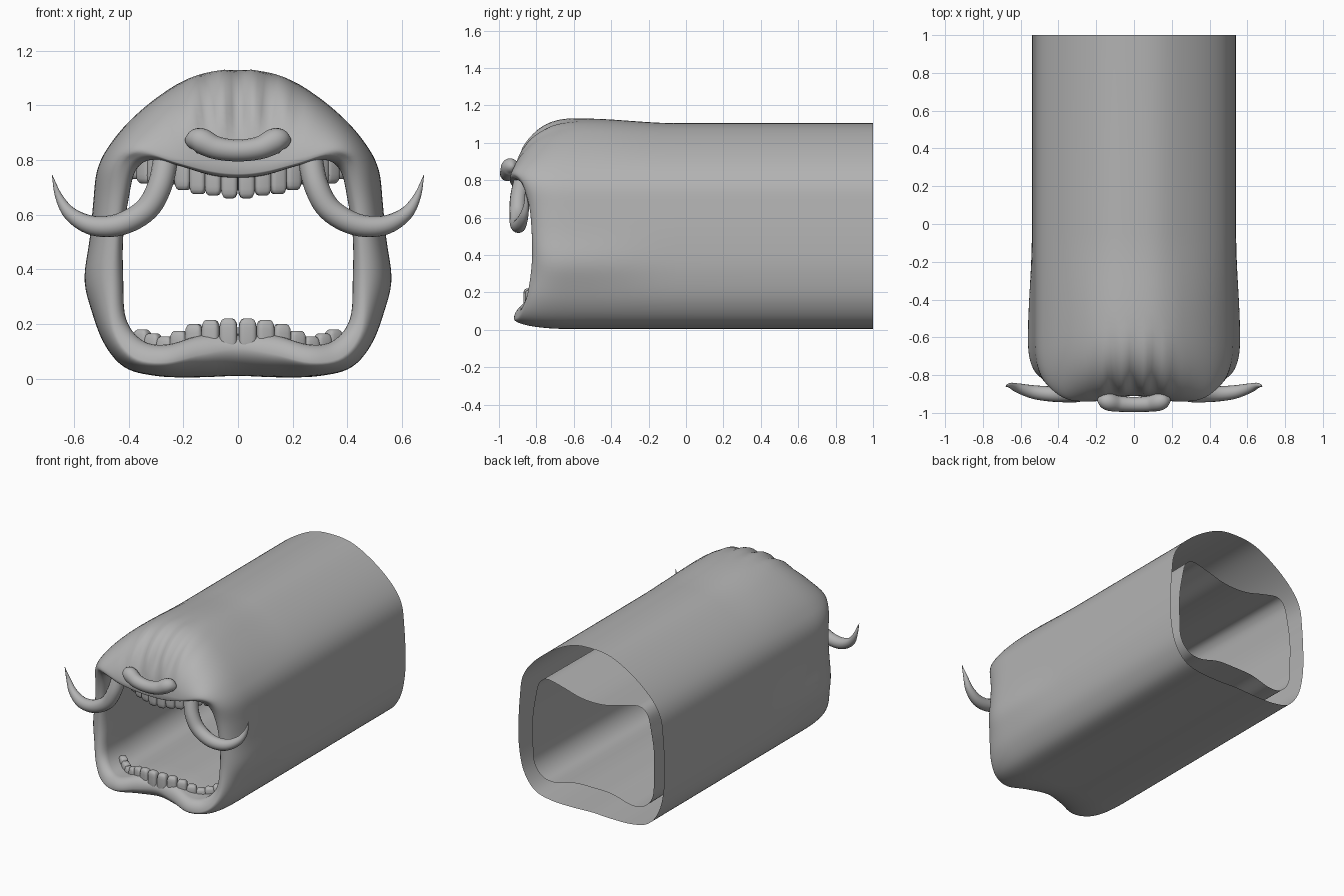
import bpy, bmesh, math
from mathutils import Vector

if "Cube" in bpy.data.objects:
    bpy.data.objects.remove(bpy.data.objects["Cube"])

grey = bpy.data.materials.new("plain grey")
grey.use_nodes = True
grey.diffuse_color = (0.45, 0.45, 0.45, 1)
grey.node_tree.nodes["Principled BSDF"].inputs["Base Color"].default_value = (0.45, 0.45, 0.45, 1)


def finish(bm, name):
    mesh = bpy.data.meshes.new(name)
    bm.to_mesh(mesh)
    bm.free()
    mesh.materials.append(grey)
    for face in mesh.polygons:
        face.use_smooth = True
    obj = bpy.data.objects.new(name, mesh)
    bpy.context.collection.objects.link(obj)
    return obj


def loft(rings, name):
    """Skin closed rings of equal size."""
    bm = bmesh.new()
    loops = [[bm.verts.new(p) for p in ring] for ring in rings]
    for a, b in zip(loops, loops[1:]):
        for i in range(len(a)):
            j = (i + 1) % len(a)
            bm.faces.new((a[i], a[j], b[j], b[i]))
    bmesh.ops.recalc_face_normals(bm, faces=bm.faces)
    return finish(bm, name)


def spline(points, steps, closed=False):
    """Catmull-Rom curve through the points."""
    pts = [Vector(p) for p in points]
    n = len(pts)
    pick = (lambda i: pts[i % n]) if closed else (lambda i: pts[max(0, min(n - 1, i))])
    out = []
    for i in range(n if closed else n - 1):
        a, b, c, d = (pick(i + k) for k in (-1, 0, 1, 2))
        for s in range(steps):
            t = s / steps
            out.append(0.5 * (2 * b + (c - a) * t + (2 * a - 5 * b + 4 * c - d) * t ** 2
                              + (3 * b - a - 3 * c + d) * t ** 3))
    if not closed:
        out.append(pts[-1])
    return out


def whole_ring(half):
    """Mirror a half outline (bottom centre to top centre) and smooth it."""
    mirrored = [(-p[0], p[1], p[2]) for p in half[-2:0:-1]]
    return spline(list(half) + mirrored, 6, True)


def tube(points, radii, name, flat=1.0):
    """Round tube of changing radius; flat squashes it front to back."""
    path = spline(points, 6)
    sizes = [v.x for v in spline([(r, 0, 0) for r in radii], 6)]
    rings = []
    for i, p in enumerate(path):
        along = (path[min(i + 1, len(path) - 1)] - path[max(i - 1, 0)]).normalized()
        u = along.cross(Vector((0, 1, 0))).normalized()
        v = along.cross(u)
        r = max(sizes[i], 0.001)
        rings.append([p + r * (u * math.cos(k * math.tau / 16) + v * flat * math.sin(k * math.tau / 16))
                      for k in range(16)])
    return loft(rings, name)


# Outlines, bottom centre to top centre
crest = [(0, -.87, .11), (.13, -.89, .09), (.26, -.92, .06), (.38, -.89, .08), (.45, -.85, .18),
         (.46, -.825, .35), (.45, -.825, .52), (.435, -.84, .67), (.41, -.88, .79),
         (.34, -.93, .825), (.22, -.94, .79), (.1, -.92, .76), (0, -.91, .75)]
mouth = [(0, .165), (.13, .16), (.26, .125), (.35, .14), (.41, .22), (.42, .36), (.42, .52),
         (.4, .66), (.375, .76), (.32, .8), (.22, .78), (.1, .745), (0, .735)]
body = [(0, .01), (.15, .005), (.3, .01), (.42, .045), (.5, .15), (.535, .3), (.54, .46),
        (.53, .64), (.51, .78), (.44, .89), (.31, 1.0), (.15, 1.085), (0, 1.105)]

crest_ring = whole_ring(crest)
mouth_ring = whole_ring([(x, c[1] + .06, z) for (x, z), c in zip(mouth, crest)])
body_ring = whole_ring([(x, 0, z) for x, z in body])
swollen_ring = []
for p in body_ring:
    cheek = math.exp(-((p.z - .36) / .12) ** 2)
    crown = max(0, min(1, (p.z - .85) / .2))
    swollen_ring.append(Vector((p.x * (1 + .04 * cheek), -.6 + .05 * crown, p.z + .025 * crown)))

# Head skin: throat lining, rolled lip, domed muzzle, long body
rings = []
for y in (.98, 0, -.6):
    widen = 1 + .07 * (y + .8) / 1.8
    rings.append([Vector((p.x * widen, y, p.z)) for p in mouth_ring])
for k in range(7):
    a = k / 6 * math.pi / 2
    rings.append([m + Vector(((c.x - m.x) * (1 - math.cos(a)), (c.y - m.y) * math.sin(a),
                              (c.z - m.z) * (1 - math.cos(a)))) for m, c in zip(mouth_ring, crest_ring)])
for k in range(1, 19):
    a = k / 18 * math.pi / 2
    s, back = math.sin(a), 1 - max(math.cos(a), 0) ** .75
    ring = []
    for c, b in zip(crest_ring, swollen_ring):
        p = Vector((c.x + (b.x - c.x) * s, c.y + (b.y - c.y) * back, c.z + (b.z - c.z) * s))
        # Wrinkles running up from the nose
        mask = max(0, min(1, (p.z - .85) / .12)) * math.exp(-(p.x / .2) ** 4) * (1 - back) ** .4
        p.y += .014 * mask * math.cos(p.x * 55)
        p.z -= .008 * mask * math.cos(p.x * 55)
        ring.append(p)
    rings.append(ring)
for k in range(1, 7):
    t = k / 6
    ease = t * t * (3 - 2 * t)
    rings.append([Vector((s.x + (b.x - s.x) * ease, s.y + (-.05 - s.y) * t, s.z + (b.z - s.z) * ease))
                  for s, b in zip(swollen_ring, body_ring)])
rings.append([Vector((p.x, 1, p.z)) for p in body_ring])
loft(rings, "head_skin")

# Nose
nose_half = [(.185, -.915, .87), (.175, -.925, .872), (.14, -.94, .872), (.08, -.952, .845)]
nose_path = [(-x, y, z) for x, y, z in nose_half] + [(0, -.955, .835)] + nose_half[::-1]
tube(nose_path, [.001, .028, .046, .042, .04, .042, .046, .028, .001], "nose")

# Tusks
tusk = [(.262, -.87, .82), (.285, -.895, .71), (.335, -.9, .62), (.43, -.9, .565), (.53, -.89, .56),
        (.61, -.87, .6), (.655, -.855, .665), (.68, -.86, .745)]
for side, label in ((1, "left"), (-1, "right")):
    tube([(side * x, y, z) for x, y, z in tusk],
         [.046, .045, .044, .041, .036, .026, .014, .001], label + "_tusk")


def tooth(x, z_low, z_high, width, name):
    """Rounded peg set on the jaw arch."""
    bm = bmesh.new()
    bmesh.ops.create_cube(bm, size=1)
    bmesh.ops.bevel(bm, geom=bm.edges[:], offset=.28, segments=3, profile=.5, affect='EDGES')
    for v in bm.verts:
        v.co = Vector((v.co.x * width, v.co.y * .05, v.co.z * (z_high - z_low)))
    obj = finish(bm, name)
    obj.location = (x, -.845 + 1.1 * x * x, (z_low + z_high) / 2)
    obj.rotation_euler.z = math.atan(2.2 * x)


# Teeth, mirrored on both sides: (x, tip height)
upper = [(.031, .66), (.09, .67), (.146, .675), (.2, .69), (.25, .71), (.3, .71), (.34, .715), (.375, .73)]
lower = [(.035, .22), (.1, .215), (.16, .2), (.215, .175), (.265, .155), (.31, .165), (.35, .18)]
for side, label in ((1, "left"), (-1, "right")):
    for i, (x, tip) in enumerate(upper):
        tooth(side * x, tip, tip + .12, .06, f"{label}_upper_tooth_{i + 1}")
    for i, (x, tip) in enumerate(lower):
        tooth(side * x, tip - .12, tip, .064, f"{label}_lower_tooth_{i + 1}")
